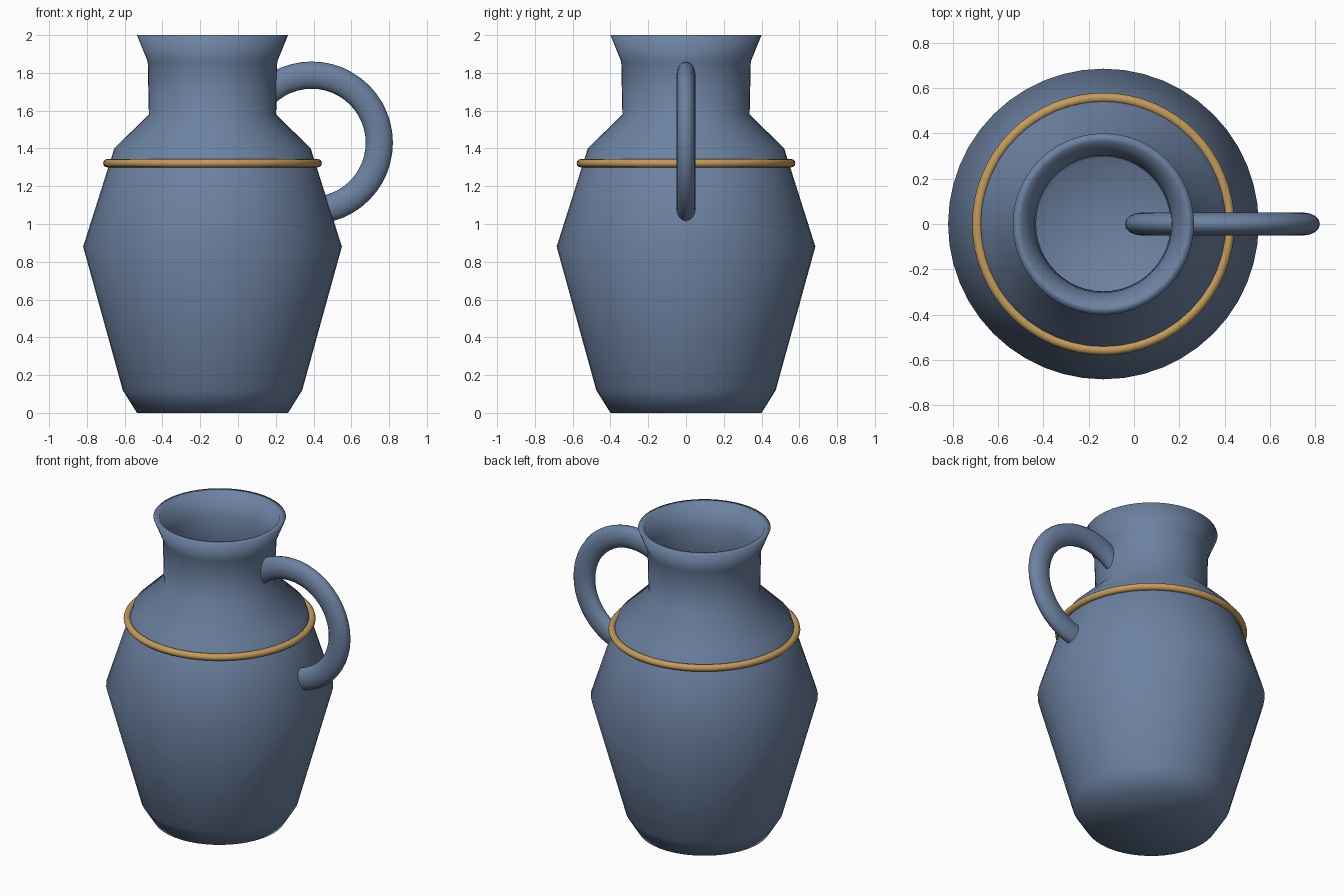
import bpy, bmesh, math
from mathutils import Matrix

cube = bpy.data.objects.get("Cube")
if cube:
    bpy.data.objects.remove(cube, do_unlink=True)

AXIS_X = -0.135  # the body stands off-centre to make room for the handle


def make_material(name, color):
    mat = bpy.data.materials.new(name)
    mat.use_nodes = True
    mat.diffuse_color = color
    mat.node_tree.nodes["Principled BSDF"].inputs["Base Color"].default_value = color
    return mat


def lathe(name, profile, mat, segments=48):
    """Spin a radius/height profile about the vertical axis."""
    bm = bmesh.new()
    verts = [bm.verts.new((r, 0, z)) for r, z in profile]
    edges = [bm.edges.new(pair) for pair in zip(verts, verts[1:])]
    bmesh.ops.spin(bm, geom=verts + edges, cent=(0, 0, 0), axis=(0, 0, 1),
                   angle=math.tau, steps=segments)
    bmesh.ops.remove_doubles(bm, verts=bm.verts, dist=0.0005)
    bmesh.ops.recalc_face_normals(bm, faces=bm.faces)
    mesh = bpy.data.meshes.new(name)
    bm.to_mesh(mesh)
    bm.free()
    mesh.shade_smooth()
    mesh.materials.append(mat)
    obj = bpy.data.objects.new(name, mesh)
    bpy.context.collection.objects.link(obj)
    return obj


def torus(name, location, major, minor, mat, segments, sides):
    bpy.ops.mesh.primitive_torus_add(location=location, major_radius=major,
                                     minor_radius=minor, major_segments=segments,
                                     minor_segments=sides)
    obj = bpy.context.object
    obj.name = name
    obj.data.shade_smooth()
    obj.data.materials.append(mat)
    return obj


blue = make_material("slate blue glaze", (0.15, 0.22, 0.355, 1))
gold = make_material("ochre gold", (0.55, 0.33, 0.11, 1))

# Hollow body: outer wall up to the rim, then the inner wall down to the floor
outer = [(0.40, 0), (0.475, 0.12), (0.685, 0.88), (0.52, 1.40),
         (0.337, 1.58), (0.343, 1.86), (0.40, 2.0)]
inner = [(0.362, 2.0), (0.303, 1.86), (0.297, 1.565), (0.485, 1.38),
         (0.645, 0.88), (0.437, 0.13), (0.38, 0.04)]
body = lathe("jug_body", [(0, 0)] + outer + inner + [(0, 0.04)], blue)
body.location.x = AXIS_X

# Raised band around the shoulder
torus("shoulder_band", (AXIS_X, 0, 1.322), 0.557, 0.022, gold, 64, 12)

# Ring handle, flattened sideways and sunk into neck and shoulder
handle = torus("handle", (0.39, 0, 1.43), 0.358, 0.072, blue, 48, 16)
handle.data.transform(Matrix.Rotation(math.pi / 2, 4, "X"))
handle.scale.y = 0.7
